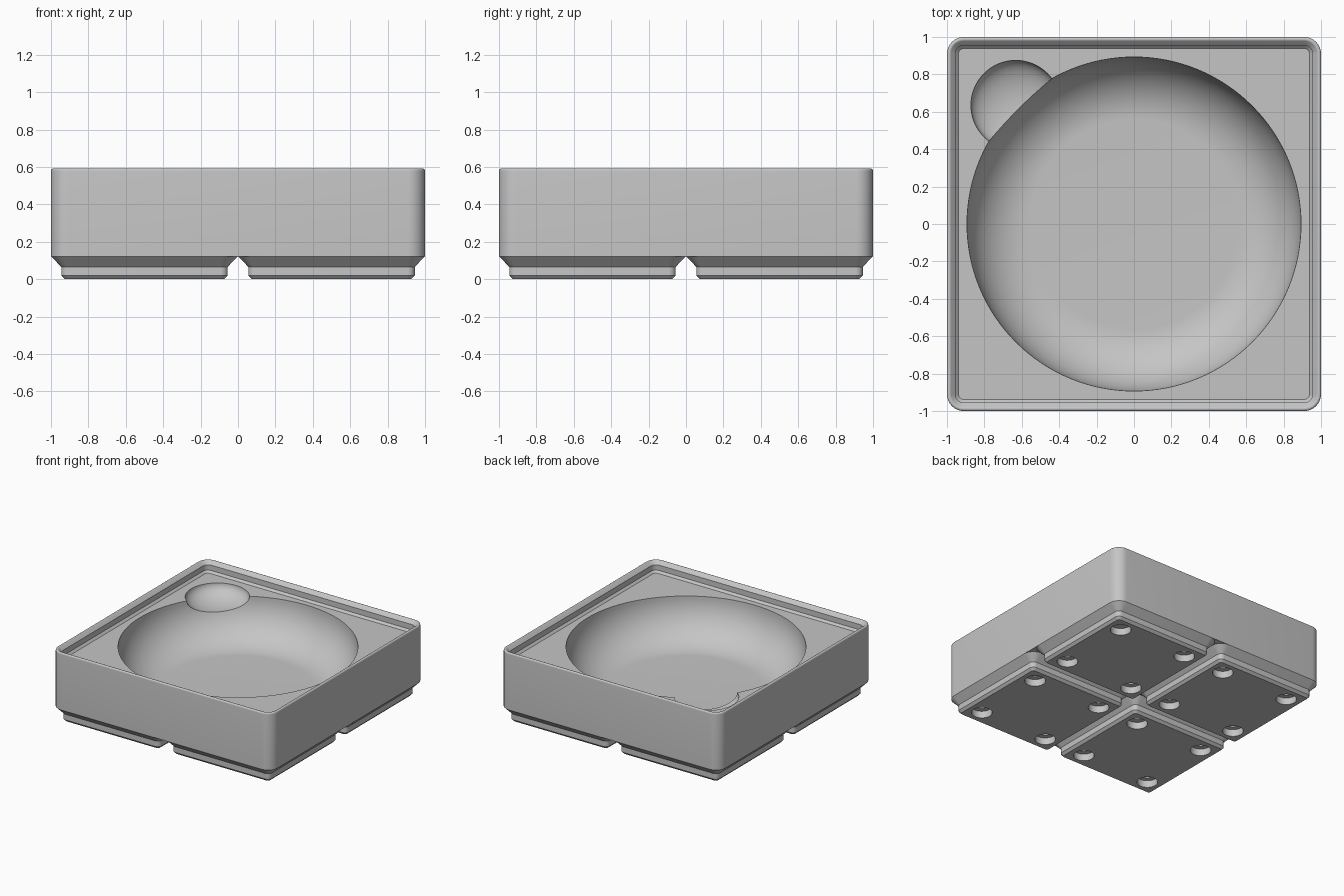
import bpy, bmesh, math
from mathutils import Matrix, Vector

if "Cube" in bpy.data.objects:
    bpy.data.objects.remove(bpy.data.objects["Cube"])

grey = bpy.data.materials.new("plain_grey")
grey.use_nodes = True
grey.diffuse_color = (0.56, 0.56, 0.56, 1)
grey.node_tree.nodes["Principled BSDF"].inputs["Base Color"].default_value = (0.56, 0.56, 0.56, 1)

BASE_TOP = 0.122    # where the feet meet the body
DECK = 0.503        # flat deck around the bowls
RIM_TOP = 0.591
RIM_ROUND = 0.0125  # fillet on top of the lip


def add_object(name, bm):
    bmesh.ops.recalc_face_normals(bm, faces=bm.faces)
    mesh = bpy.data.meshes.new(name)
    bm.to_mesh(mesh)
    bm.free()
    obj = bpy.data.objects.new(name, mesh)
    bpy.context.collection.objects.link(obj)
    mesh.materials.append(grey)
    return obj


def rounded_square(bm, half, radius, z, cx=0, cy=0, steps=8):
    """One ring of vertices around a square with round corners."""
    ring = []
    for corner in range(4):
        mid = math.radians(45 + 90 * corner)
        ox = math.copysign(half - radius, math.cos(mid))
        oy = math.copysign(half - radius, math.sin(mid))
        for i in range(steps + 1):
            a = math.radians(90 * corner + 90 * i / steps)
            ring.append(bm.verts.new((cx + ox + radius * math.cos(a),
                                      cy + oy + radius * math.sin(a), z)))
    return ring


def skin(bm, rings):
    """Bridge rings of equal length and cap both ends."""
    n = len(rings[0])
    for low, high in zip(rings, rings[1:]):
        for i in range(n):
            j = (i + 1) % n
            bm.faces.new((low[i], low[j], high[j], high[i]))
    bm.faces.new(rings[0])
    bm.faces.new(rings[-1])


def loft(name, profile, cx=0, cy=0):
    """Solid from (half width, corner radius, height) rings."""
    bm = bmesh.new()
    skin(bm, [rounded_square(bm, h, r, z, cx, cy) for h, r, z in profile])
    return add_object(name, bm)


def cut(target, cutter):
    cutter.hide_render = True
    mod = target.modifiers.new("cut", 'BOOLEAN')
    mod.operation = 'DIFFERENCE'
    mod.solver = 'EXACT'
    mod.object = cutter
    bpy.context.view_layer.objects.active = target
    bpy.ops.object.modifier_apply(modifier=mod.name)
    bpy.data.objects.remove(cutter)


def bowl_cutter(name, x, y, radius, flat, depth, segments, steps=20):
    """Round well with a flat bottom blending up through a quarter curve."""
    profile = [(radius, DECK + 0.2)]
    for i in range(steps + 1):
        a = math.radians(90 * i / steps)
        profile.append((flat + (radius - flat) * math.cos(a), DECK - depth * math.sin(a)))
    bm = bmesh.new()
    rings = []
    for r, z in profile:
        turns = [2 * math.pi * k / segments for k in range(segments)]
        rings.append([bm.verts.new((x + r * math.cos(t), y + r * math.sin(t), z)) for t in turns])
    skin(bm, rings)
    return add_object(name, bm)


def add_sockets(bm, cx, cy, radius, depth):
    for hx in (-0.311, 0.311):
        for hy in (-0.311, 0.311):
            bmesh.ops.create_cone(bm, cap_ends=True, segments=32, radius1=radius,
                                  radius2=radius, depth=2 * depth,
                                  matrix=Matrix.Translation(Vector((cx + hx, cy + hy, 0))))


# Body with rolled stacking lip and sunken deck
lip = []
for step in range(10):
    a = math.radians(15 * step)
    inset = RIM_ROUND * (1 - math.cos(a))
    lip.append((1 - inset, 0.09 - inset, RIM_TOP - RIM_ROUND * (1 - math.sin(a))))
body = loft("tray_body", [(1.0, 0.09, BASE_TOP)] + lip + [
    (0.955, 0.045, 0.564),
    (0.955, 0.045, 0.52),
    (0.938, 0.028, DECK),
])
cut(body, bowl_cutter("large_bowl_cutter", 0, 0, 0.893, 0.558, 0.335, 128))
cut(body, bowl_cutter("small_bowl_cutter", -0.632, 0.635, 0.24, 0.005, 0.115, 64))
parts = [body]

# Four stepped feet with round sockets and screw holes underneath
for sx, side in ((-1, "right"), (1, "left")):
    for sy, end in ((-1, "front"), (1, "back")):
        cx, cy = 0.5 * sx, 0.5 * sy
        foot = loft(f"{end}_{side}_foot", [
            (0.426, 0.02, 0),
            (0.445, 0.038, 0.02),
            (0.445, 0.038, 0.066),
            (0.5, 0.09, BASE_TOP),
        ], cx, cy)
        for radius, depth in ((0.078, 0.057), (0.036, 0.115)):
            bm = bmesh.new()
            add_sockets(bm, cx, cy, radius, depth)
            cut(foot, add_object("socket_cutter", bm))
        parts.append(foot)

# Smooth rounds, crisp edges
bpy.ops.object.select_all(action='DESELECT')
for part in parts:
    part.select_set(True)
bpy.context.view_layer.objects.active = body
bpy.ops.object.shade_smooth_by_angle(angle=math.radians(30))
